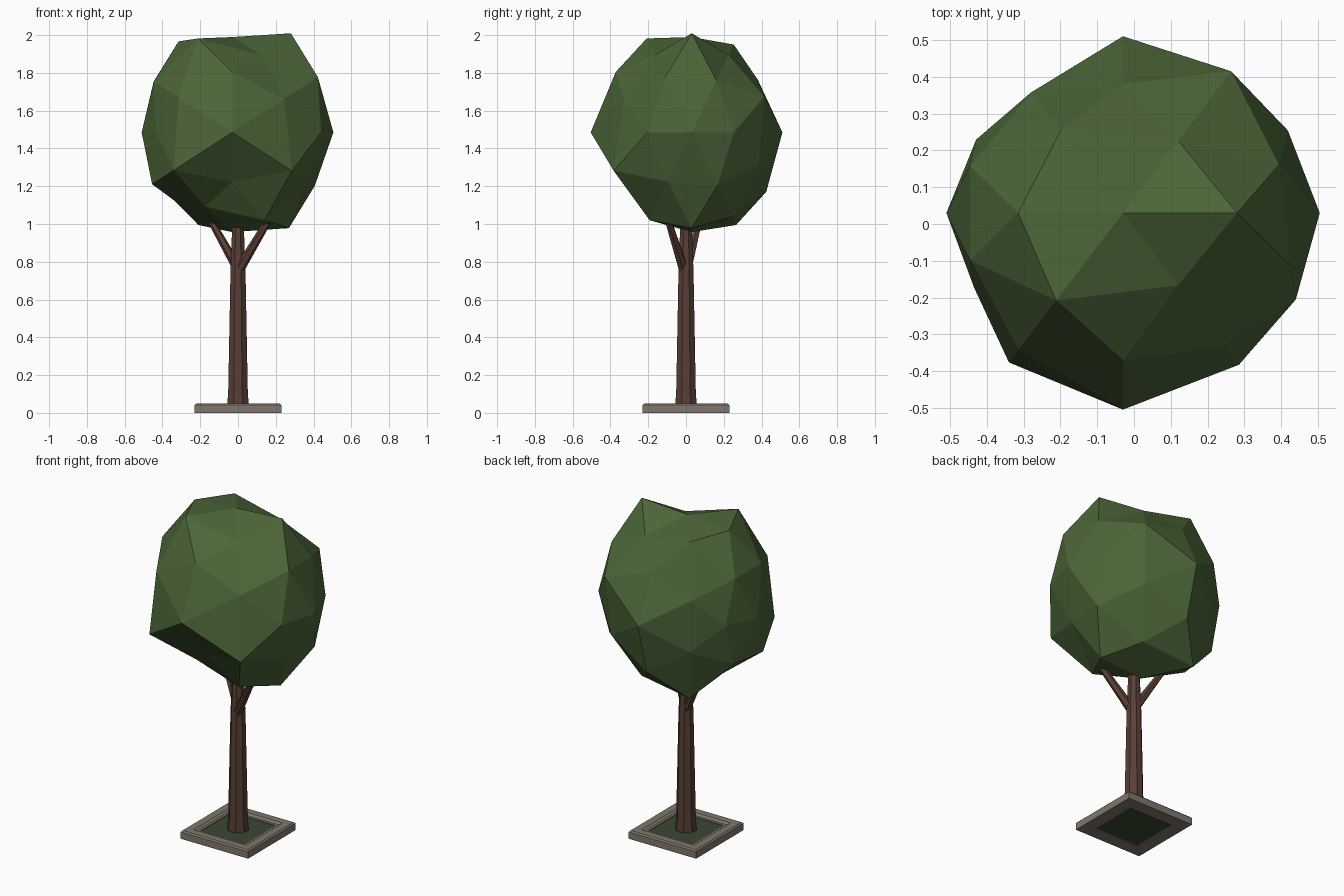
import bpy, bmesh, math
from mathutils import Vector

if "Cube" in bpy.data.objects:
    bpy.data.objects.remove(bpy.data.objects["Cube"])

def material(name, rgb):
    m = bpy.data.materials.new(name)
    m.diffuse_color = (*rgb, 1)
    m.use_nodes = True
    m.node_tree.nodes["Principled BSDF"].inputs["Base Color"].default_value = m.diffuse_color
    return m

BARK = material("bark", (0.10, 0.05, 0.035))
LEAF = material("leaf", (0.07, 0.13, 0.04))
STONE = material("stone", (0.22, 0.185, 0.155))
SOIL = material("soil", (0.045, 0.065, 0.03))

def finish(bm, name, mat):
    bmesh.ops.recalc_face_normals(bm, faces=bm.faces[:])
    me = bpy.data.meshes.new(name)
    bm.to_mesh(me)
    bm.free()
    me.materials.append(mat)
    ob = bpy.data.objects.new(name, me)
    bpy.context.collection.objects.link(ob)
    return ob

def loft(name, mat, rings, n, closed=False, turn=0.0):
    """Skin n-sided rings given as (centre, radius) along an axis."""
    bm = bmesh.new()
    axis = Vector(rings[-1][0]) - Vector(rings[0][0])
    q = Vector((0, 0, 1)).rotation_difference(axis) if axis.length > 0 else None
    loops = []
    for c, r in rings:
        loop = []
        for i in range(n):
            t = turn + 2 * math.pi * i / n
            p = Vector((r * math.cos(t), r * math.sin(t), 0))
            if q:
                p.rotate(q)
            loop.append(bm.verts.new(Vector(c) + p))
        loops.append(loop)
    pairs = list(zip(loops, loops[1:]))
    if closed:
        pairs.append((loops[-1], loops[0]))
    for lo, hi in pairs:
        for i in range(n):
            j = (i + 1) % n
            bm.faces.new((lo[i], lo[j], hi[j], hi[i]))
    if not closed:
        bm.faces.new(loops[0])
        bm.faces.new(loops[-1])
    return finish(bm, name, mat)

# Square stone kerb: closed profile (half width, height) swept round four sides
K = math.sqrt(2)
profile = [(0.15, 0), (0.23, 0), (0.23, 0.042), (0.222, 0.05), (0.178, 0.05), (0.165, 0.04), (0.15, 0.04)]
loft("kerb", STONE, [((0, 0, z), h * K) for h, z in profile], 4, True, math.pi / 4)
loft("soil", SOIL, [((0, 0, 0.005), 0.155 * K), ((0, 0, 0.035), 0.155 * K)], 4, False, math.pi / 4)

# Trunk and branches
loft("trunk", BARK, [((0, 0, 0.03), 0.062), ((0, 0, 0.12), 0.056),
                     ((0, 0, 0.75), 0.043), ((0, 0, 1.2), 0.025)], 8, False, math.pi / 8)
loft("right_branch", BARK, [((0.0, -0.01, 0.75), 0.028), ((0.21, -0.12, 1.10), 0.016)], 6)
loft("left_branch", BARK, [((-0.01, 0.01, 0.78), 0.026), ((-0.19, 0.09, 1.10), 0.015)], 6)

# Crown: once-subdivided icosahedron, each direction pushed to its own radius
A, B = 0.5257, 0.8507
S4 = [(1, 1), (-1, 1), (1, -1), (-1, -1)]
S8 = [(x, y, z) for z in (1, -1) for y in (1, -1) for x in (1, -1)]
crown = []
for d, r in zip([(1, 0, 0), (-1, 0, 0), (0, 1, 0), (0, -1, 0), (0, 0, 1), (0, 0, -1)],
                (0.535, 0.48, 0.593, 0.66, 0.483, 0.505)):
    crown.append((d, r))
for (s, t), r1, r2, r3 in zip(S4, (0.59, 0.542, 0.57, 0.46),
                              (0.508, 0.583, 0.573, 0.476),
                              (0.527, 0.469, 0.5525, 0.476)):
    crown += [((s * A, 0, t * B), r1), ((0, s * B, t * A), r2), ((s * B, t * A, 0), r3)]
for base, radii in (
        ((0.309, 0.5, 0.809), (0.485, 0.55, 0.485, 0.588, 0.53, 0.58, 0.55, 0.465)),
        ((0.809, 0.309, 0.5), (0.524, 0.515, 0.56, 0.514, 0.54, 0.50, 0.50, 0.525)),
        ((0.5, 0.809, 0.309), (0.588, 0.50, 0.55, 0.57, 0.54, 0.49, 0.63, 0.62))):
    for s, r in zip(S8, radii):
        crown.append((tuple(a * b for a, b in zip(base, s)), r))

bm = bmesh.new()
verts = [(bm.verts.new(Vector(d).normalized()), r) for d, r in crown]
bmesh.ops.convex_hull(bm, input=[v for v, r in verts])
bmesh.ops.triangulate(bm, faces=bm.faces[:])
bmesh.ops.recalc_face_normals(bm, faces=bm.faces[:])
for v, r in verts:
    v.co = Vector((-0.03 + v.co.x * r, 0.03 + v.co.y * r * 0.81, 1.485 + v.co.z * r * 1.045))
finish(bm, "crown", LEAF)
